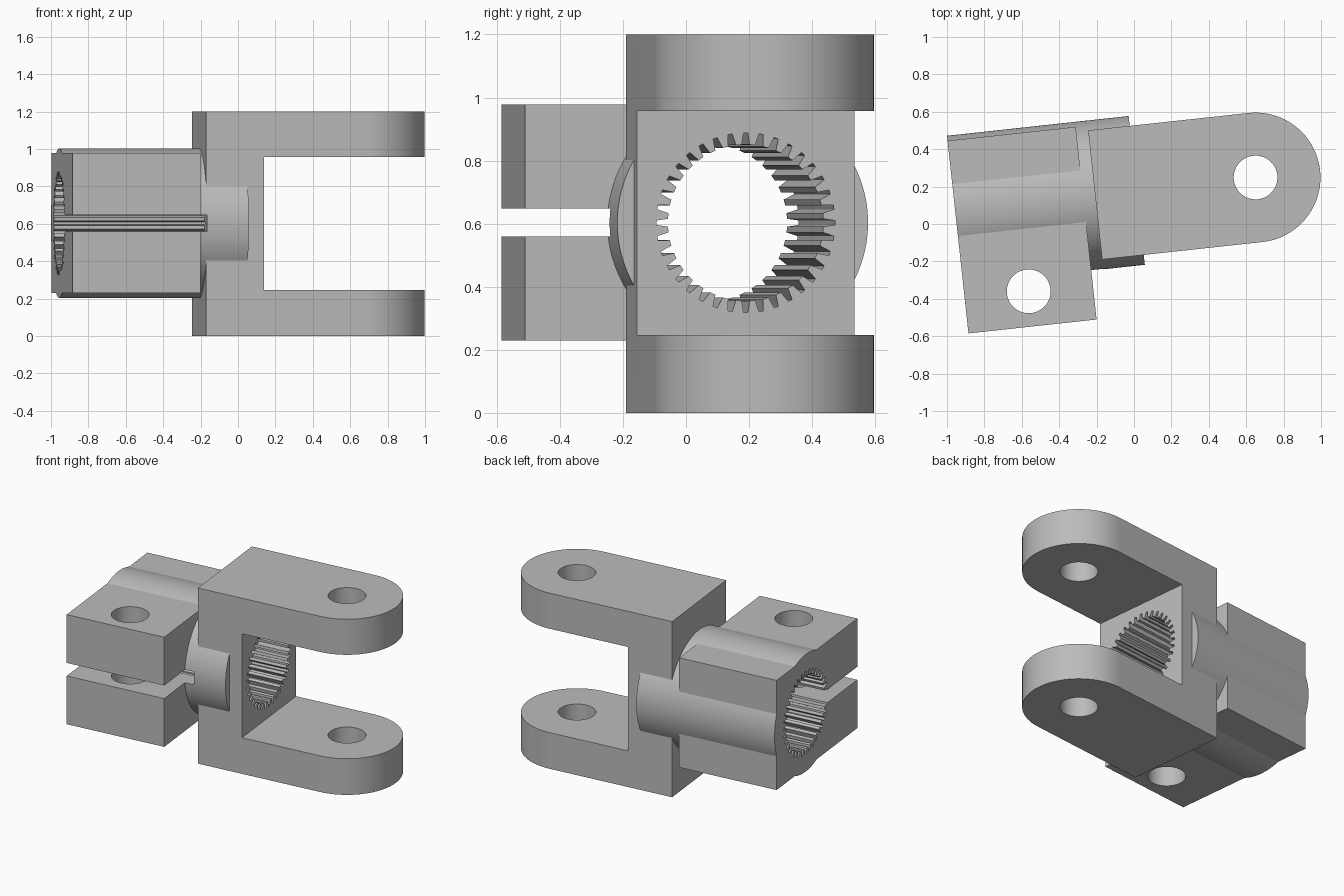
import bpy, bmesh
from math import pi, cos, sin, radians

if "Cube" in bpy.data.objects:
    bpy.data.objects.remove(bpy.data.objects["Cube"])

AXIS_Y, AXIS_Z = 0.177, 0.603      # shaft axis runs along local x
BACK, FRONT = -0.943, -0.254       # ends of the clamp block

steel = bpy.data.materials.new("steel grey")
steel.use_nodes = True
steel.diffuse_color = (0.5, 0.5, 0.5, 1)
steel.node_tree.nodes["Principled BSDF"].inputs["Base Color"].default_value = (0.5, 0.5, 0.5, 1)


def prism(name, points, offset):
    """Closed outline swept by an offset vector."""
    bm = bmesh.new()
    face = bm.faces.new([bm.verts.new(p) for p in points])
    swept = bmesh.ops.extrude_face_region(bm, geom=[face])["geom"]
    bmesh.ops.translate(bm, vec=offset, verts=[v for v in swept if isinstance(v, bmesh.types.BMVert)])
    bmesh.ops.recalc_face_normals(bm, faces=bm.faces)
    mesh = bpy.data.meshes.new(name)
    bm.to_mesh(mesh)
    bm.free()
    mesh.materials.append(steel)
    obj = bpy.data.objects.new(name, mesh)
    bpy.context.collection.objects.link(obj)
    return obj


def box(name, x, y, z):
    outline = [(x[0], y[0], z[0]), (x[1], y[0], z[0]), (x[1], y[1], z[0]), (x[0], y[1], z[0])]
    return prism(name, outline, (0, 0, z[1] - z[0]))


def around_axis(name, polar, x0, x1):
    """Prism along the shaft axis from (radius, angle) pairs."""
    outline = [(x0, AXIS_Y + r * cos(a), AXIS_Z + r * sin(a)) for r, a in polar]
    return prism(name, outline, (x1 - x0, 0, 0))


def pin_hole(name, x, y):
    ring = [(x + 0.117 * cos(2 * pi * i / 64), y + 0.117 * sin(2 * pi * i / 64), -0.1) for i in range(64)]
    return prism(name, ring, (0, 0, 1.5))


def combine(target, tool, operation):
    mod = target.modifiers.new(tool.name, "BOOLEAN")
    mod.operation, mod.object, mod.solver = operation, tool, "EXACT"
    bpy.context.view_layer.objects.active = target
    bpy.ops.object.modifier_apply(modifier=mod.name)
    bpy.data.objects.remove(tool)


# Fork: round-ended block with the gap between its arms cut away
HALF, PIN_X = 0.347, 0.673
outline = [(-0.19, AXIS_Y - HALF, 0)]
for i in range(49):
    a = -pi / 2 + pi * i / 48
    outline.append((PIN_X + HALF * cos(a), AXIS_Y + HALF * sin(a), 0))
outline.append((-0.19, AXIS_Y + HALF, 0))
yoke = prism("clamp_yoke", outline, (0, 0, 1.2))
combine(yoke, box("fork_gap", (0.122, 1.2), (-0.5, 0.8), (0.247, 0.957)), "DIFFERENCE")

# Clamp block and barrel, with the slot that splits them up to the fork
clamp = box("clamp_block", (BACK, FRONT), (-0.486, 0.55), (0.229, 0.978))
barrel = around_axis("barrel", [(0.4, 2 * pi * i / 128) for i in range(128)], BACK, 0.034)
combine(clamp, barrel, "UNION")
combine(clamp, box("slot", (-1.1, -0.19), (-0.6, AXIS_Y), (0.559, 0.648)), "DIFFERENCE")
combine(yoke, clamp, "UNION")

# Splined bore: tapered grooves between flat lands
TEETH = 36
spline = []
for i in range(TEETH):
    for radius, step in ((0.248, -0.29), (0.285, -0.14), (0.285, 0.14), (0.248, 0.29)):
        spline.append((radius, 2 * pi * (i + step) / TEETH))
combine(yoke, around_axis("splined_bore", spline, -1.1, 0.3), "DIFFERENCE")

# Pin holes through the fork arms and the clamp lugs
combine(yoke, pin_hole("fork_pin_hole", PIN_X, AXIS_Y), "DIFFERENCE")
combine(yoke, pin_hole("clamp_bolt_hole", (BACK + FRONT) / 2, -0.297), "DIFFERENCE")

# Smooth the round faces and turn the part to its resting angle
bpy.ops.object.select_all(action="DESELECT")
yoke.select_set(True)
bpy.context.view_layer.objects.active = yoke
bpy.ops.object.shade_smooth_by_angle(angle=radians(20))
yoke.rotation_euler.z = radians(6.2)
